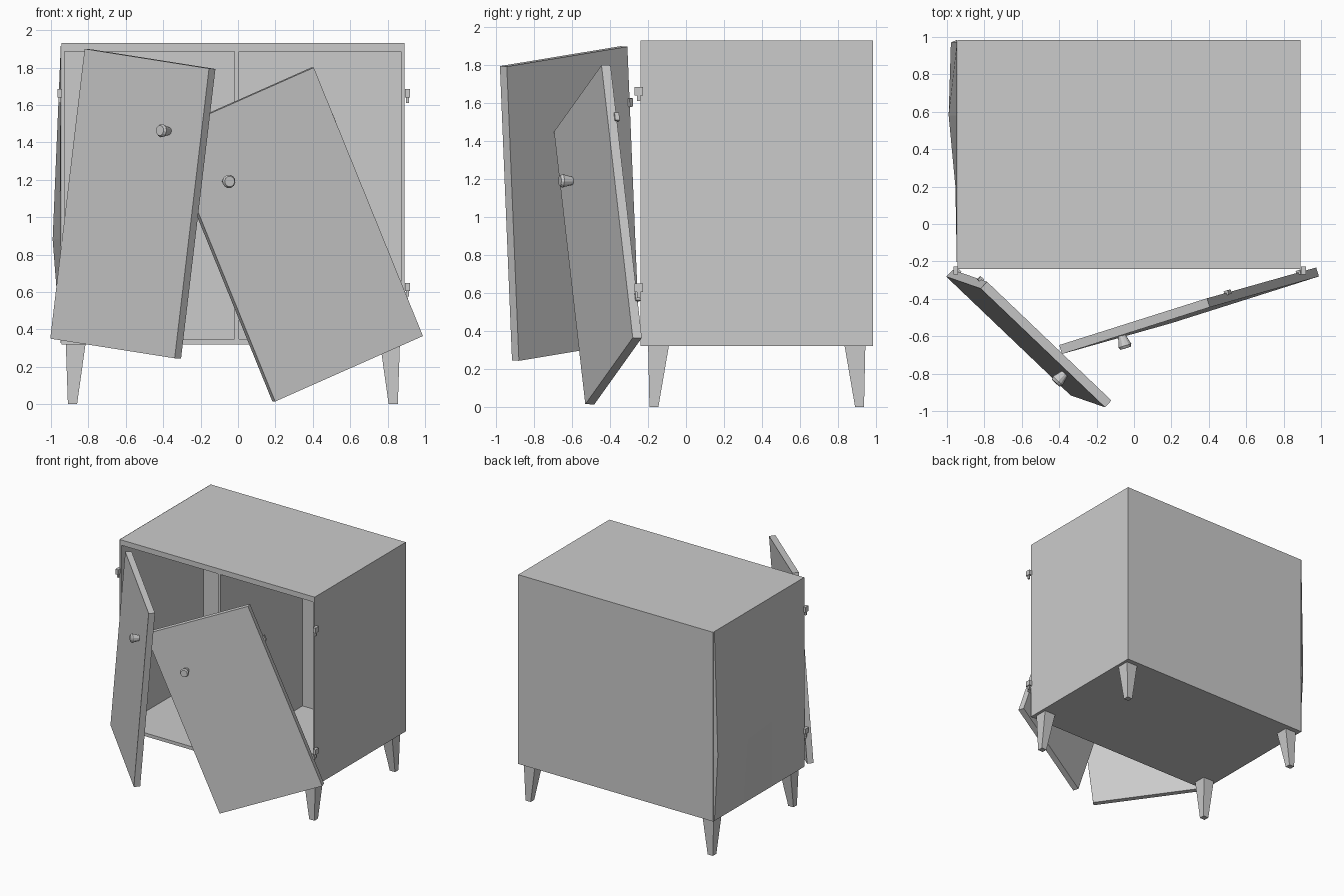
import bpy, bmesh
from mathutils import Matrix, Vector

cube = bpy.data.objects.get("Cube")
if cube:
    bpy.data.objects.remove(cube, do_unlink=True)

grey = bpy.data.materials.new("plain grey")
grey.use_nodes = True
grey.diffuse_color = (0.6, 0.6, 0.6, 1)
grey.node_tree.nodes["Principled BSDF"].inputs["Base Color"].default_value = (0.6, 0.6, 0.6, 1)


def finish(name, bm, matrix=Matrix()):
    bmesh.ops.recalc_face_normals(bm, faces=bm.faces)
    mesh = bpy.data.meshes.new(name)
    bm.to_mesh(mesh)
    bm.free()
    mesh.materials.append(grey)
    ob = bpy.data.objects.new(name, mesh)
    ob.matrix_world = matrix
    bpy.context.collection.objects.link(ob)
    return ob


def box(name, lo, hi, matrix=Matrix()):
    bm = bmesh.new()
    bmesh.ops.create_cube(bm, size=1)
    for v in bm.verts:
        v.co = [(a + b) / 2 + c * (b - a) for a, b, c in zip(lo, hi, v.co)]
    return finish(name, bm, matrix)


def hinge(name, pos, matrix=Matrix()):
    # block with a narrower pin below
    p = Vector(pos)
    box(name + "_block", p - Vector((.013, .022, .02)), p + Vector((.013, .022, .024)), matrix)
    box(name + "_pin", p - Vector((.007, .009, .05)), p + Vector((.007, .009, -.02)), matrix)


# Cabinet carcass
L, R, F, B, Z0, Z1 = -.945, .89, -.24, .985, .32, 1.93
MX, MY = (L + R) / 2, (F + B) / 2
T = .018
box("bottom_board", (L, F, Z0), (R, B, Z0 + .028))
box("top_board", (L, F, Z1 - .045), (R, B, Z1))
box("right_side", (L, F, Z0 + .028), (L + T, B, Z1 - .045))
box("left_side", (R - T, F, Z0 + .028), (R, B, Z1 - .045))
box("back_panel", (L + T, .86, Z0 + .028), (R - T, B, Z1 - .045))
box("partition", (-.02, F, Z0 + .028), (.005, .86, Z1 - .045))

# Warped outer skin on the right side
bm = bmesh.new()
columns = [(F, 0), (.2, .008), (.58, .044), (.97, .032), (B, 0)]
grid = [[bm.verts.new((L - .002 - out * k, y, z)) for y, out in columns]
        for z, k in ((Z0, 0), (.88, 1), (Z1, 0))]
for low, high in zip(grid, grid[1:]):
    for i in range(len(columns) - 1):
        bm.faces.new((low[i], low[i + 1], high[i + 1], high[i]))
skin = finish("warped_side_skin", bm)

# Tapered legs
for sx, side in ((-1, "right"), (1, "left")):
    for sy, end in ((-1, "front"), (1, "back")):
        bm = bmesh.new()
        rings = []
        for z, x0, x1, y0, y1 in ((0, .833, .882, .518, .565), (Z0, .788, .893, .463, .572)):
            rings.append([bm.verts.new((MX + sx * x, MY + sy * y, z))
                          for x, y in ((x0, y0), (x1, y0), (x1, y1), (x0, y1))])
        for ring in rings:
            bm.faces.new(ring)
        for i in range(4):
            j = (i + 1) % 4
            bm.faces.new((rings[0][i], rings[0][j], rings[1][j], rings[1][i]))
        finish(f"{end}_{side}_leg", bm)

# Hinges left on the cabinet
for z, level in ((1.66, "upper"), (.625, "lower")):
    hinge(f"{level}_right_hinge", (L - .008, F - .008, z))
    hinge(f"{level}_left_hinge", (R + .016, F - .008, z))


def door(name, top_left, across, up, knob_at, hinge_at_left):
    # local frame: x across, y into the cabinet, z up the door
    u, v = Vector(across), Vector(up)
    w, h = u.length, v.length
    u.normalize()
    n = v.cross(u).normalized()
    v = u.cross(n) * -1 if u.cross(n).dot(v) < 0 else u.cross(n)
    m = Matrix((u, n, v)).transposed().to_4x4()
    m.translation = Vector(top_left)
    box(name, (0, 0, -h), (w, .05, 0), m)

    # knob: narrow neck flaring to a bevelled cap
    base = Vector((knob_at[0] * w, 0, -knob_at[1] * h))
    bm = bmesh.new()
    bmesh.ops.create_cone(bm, cap_ends=True, segments=12, radius1=.021,
                          radius2=.036, depth=.055)
    cap = [f for f in bm.faces if f.normal.z > .9]
    top = bmesh.ops.extrude_face_region(bm, geom=cap)["geom"]
    for e in top:
        if isinstance(e, bmesh.types.BMVert):
            e.co = (e.co.x * .78, e.co.y * .78, e.co.z + .014)
    bmesh.ops.delete(bm, geom=cap, context="FACES")
    turn = Matrix.Rotation(1.5708, 4, "X")
    finish(name + "_knob", bm, m @ Matrix.Translation(base + Vector((0, -.0275, 0))) @ turn)

    # hinge halves on the inner edge
    x = 0 if hinge_at_left else w
    for part, label in ((.19, "upper"), (.85, "lower")):
        c = Vector((x, .05, -part * h))
        box(f"{name}_{label}_hinge", c - Vector((.012, .012, .022)),
            c + Vector((.012, .012, .022)), m)


# Doors hanging loose
door("right_door", (-.82, -.345, 1.90), (.665, -.635, -.105), (.18, -.06, 1.55),
     (.74, .234), True)
door("left_door", (-.385, -.695, 1.45), (.79, .25, .35), (-.585, -.165, 1.435),
     (.23, .237), False)
